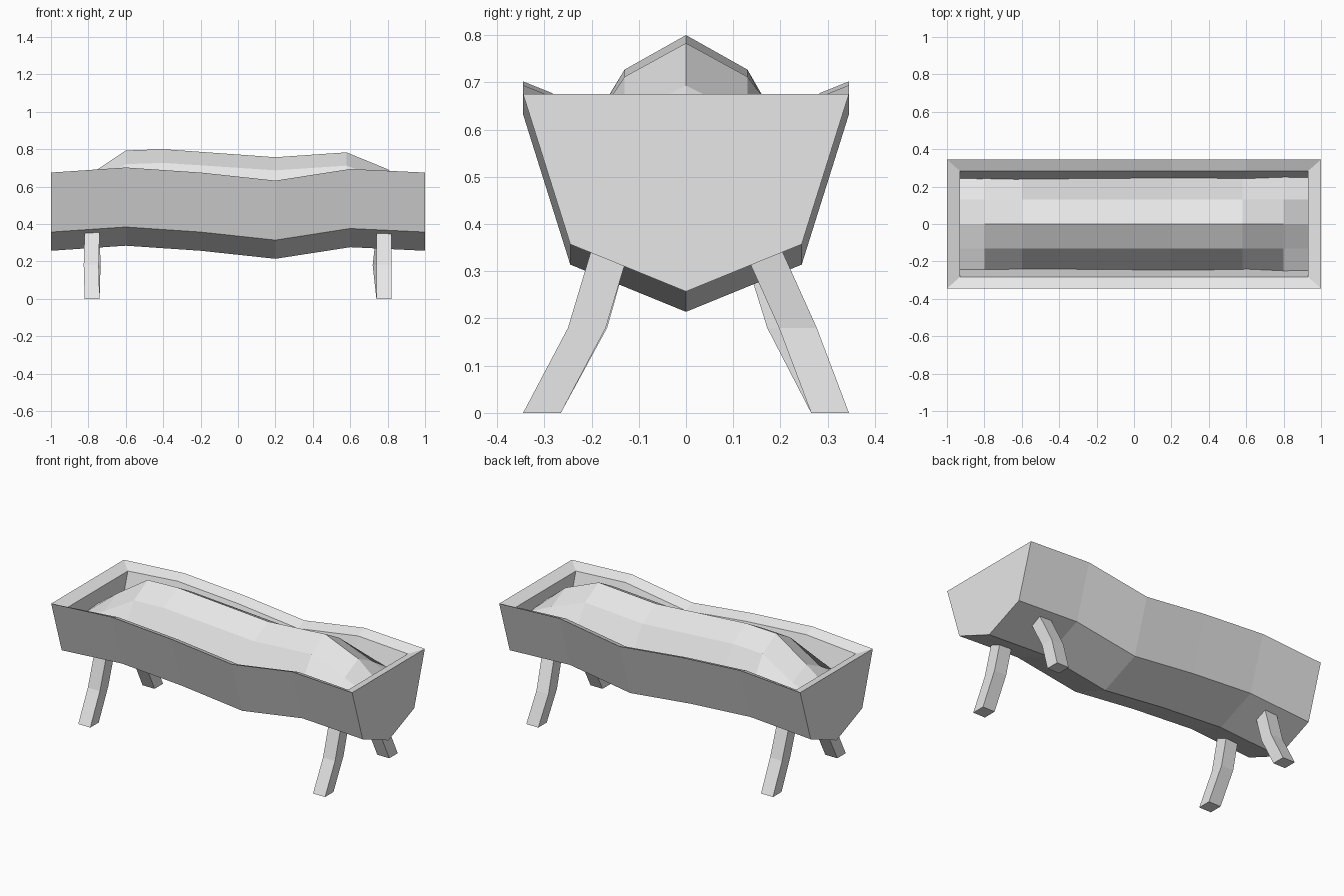
import bpy
import bmesh

cube = bpy.data.objects.get("Cube")
if cube:
    bpy.data.objects.remove(cube)

grey = bpy.data.materials.new("pale grey")
grey.use_nodes = True
COLOUR = (0.8, 0.8, 0.8, 1)
grey.diffuse_color = COLOUR
grey.node_tree.nodes["Principled BSDF"].inputs["Base Color"].default_value = COLOUR


def finish(bm, name):
    bmesh.ops.recalc_face_normals(bm, faces=bm.faces)
    mesh = bpy.data.meshes.new(name)
    bm.to_mesh(mesh)
    bm.free()
    mesh.materials.append(grey)
    obj = bpy.data.objects.new(name, mesh)
    bpy.context.collection.objects.link(obj)
    return obj


def loft(bm, sections, closed=True):
    """Skin a row of sections and cap both ends; return the vertex rows."""
    rows = [[bm.verts.new(p) for p in s] for s in sections]
    n = len(rows[0])
    for a, b in zip(rows, rows[1:]):
        for i in range(n if closed else n - 1):
            j = (i + 1) % n
            bm.faces.new((a[i], a[j], b[j], b[i]))
    bm.faces.new(rows[0])
    bm.faces.new(rows[-1])
    return rows


def mirrored(x, half, dz=0):
    """Full section from half a profile that ends on the centre line."""
    left = [(x, -y, z + dz) for y, z in half]
    right = [(x, y, z + dz) for y, z in reversed(half[:-1])]
    return left + right


# Trough: sagging outer shell, inner shell and inward-sloping rim
xs = (-1, -0.6, -0.2, 0.2, 0.6, 1)
sag = (0, 0.027, 0, -0.043, 0.019, 0)
outer_half = [(0.345, 0.675), (0.245, 0.357), (0, 0.257)]
inner_half = [(0.283, 0.65), (0.2, 0.39), (0, 0.31)]
bm = bmesh.new()
outer = loft(bm, [mirrored(x, outer_half, d) for x, d in zip(xs, sag)], False)
inner = loft(bm, [mirrored(max(-0.93, min(0.93, x)), inner_half, d)
                  for x, d in zip(xs, sag)], False)
for side in (0, -1):
    for k in range(len(xs) - 1):
        bm.faces.new((outer[k][side], outer[k + 1][side],
                      inner[k + 1][side], inner[k][side]))
for end in (0, -1):
    bm.faces.new((outer[end][0], outer[end][-1], inner[end][-1], inner[end][0]))
finish(bm, "trough")

# Heaped filling: x, ridge height, shoulder height, edge height
heap = [(-0.95, 0.55, 0.54, 0.52), (-0.8, 0.66, 0.60, 0.53),
        (-0.6, 0.793, 0.72, 0.53), (-0.4, 0.80, 0.727, 0.52),
        (0.2, 0.757, 0.687, 0.49), (0.58, 0.783, 0.712, 0.53),
        (0.8, 0.693, 0.63, 0.555), (0.95, 0.57, 0.56, 0.54)]
bm = bmesh.new()
loft(bm, [mirrored(x, [(0.25, edge), (0.13, shoulder), (0, ridge)])
          for x, ridge, shoulder, edge in heap])
finish(bm, "filling")


# Bent, splayed legs
def leg(name, sx, sy, knee_x, knee_y):
    bm = bmesh.new()
    h = 0.04
    path = [(0.78 * sx, 0.305, 0), (knee_x, knee_y, 0.18), (0.78 * sx, 0.156, 0.36)]
    loft(bm, [[(x - h, y * sy - h, z), (x + h, y * sy - h, z),
               (x + h, y * sy + h, z), (x - h, y * sy + h, z)] for x, y, z in path])
    finish(bm, name)


leg("front_left_leg", 1, -1, 0.78, 0.21)
leg("front_right_leg", -1, -1, -0.785, 0.207)
leg("back_left_leg", 1, 1, 0.76, 0.237)
leg("back_right_leg", -1, 1, -0.775, 0.212)
